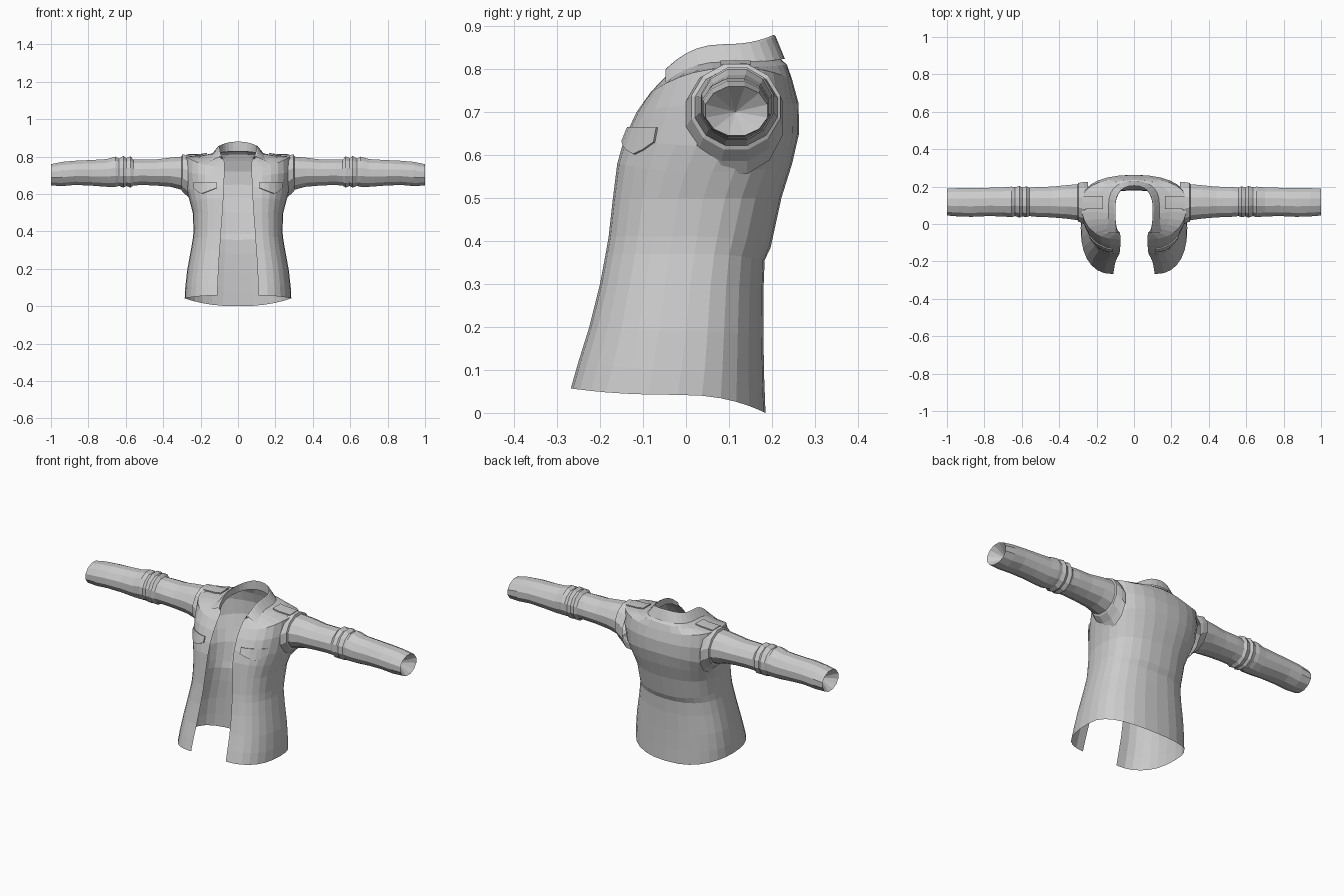
import bpy, bmesh, math
from mathutils import Vector
from mathutils.bvhtree import BVHTree

if "Cube" in bpy.data.objects:
    bpy.data.objects.remove(bpy.data.objects["Cube"])

GREY = (0.6, 0.6, 0.6, 1)
cloth = bpy.data.materials.new("grey cloth")
cloth.use_nodes = True
cloth.diffuse_color = GREY
cloth.node_tree.nodes["Principled BSDF"].inputs["Base Color"].default_value = GREY


def loft(rows, closed=False):
    """Skin a list of equal-length point rows."""
    bm = bmesh.new()
    grid = [[bm.verts.new(p) for p in row] for row in rows]
    for a, b in zip(grid, grid[1:]):
        n = len(a)
        for i in range(n if closed else n - 1):
            j = (i + 1) % n
            bm.faces.new((a[i], a[j], b[j], b[i]))
    return bm, grid


def finish(name, bm, thickness=0):
    mesh = bpy.data.meshes.new(name)
    bm.to_mesh(mesh)
    bm.free()
    mesh.materials.append(cloth)
    ob = bpy.data.objects.new(name, mesh)
    bpy.context.collection.objects.link(ob)
    if thickness:
        solid = ob.modifiers.new("thickness", "SOLIDIFY")
        solid.thickness, solid.offset = thickness, 0
    mirror = ob.modifiers.new("mirror", "MIRROR")
    mirror.use_clip = True
    return ob


def half_section(front, side, back, power=0.85, nf=7, nb=7):
    """Curve from the front opening round the side to the back centre."""
    f, s, b = Vector(front), Vector(side), Vector(back)
    pts = []
    for i in range(nf + 1):
        a = math.pi / 2 * i / nf
        u, v = max(math.sin(a), 0) ** power, max(math.cos(a), 0) ** power
        t = math.sin(a) ** 2
        pts.append((f.x + (s.x - f.x) * u, s.y + (f.y - s.y) * v, f.z + (s.z - f.z) * t))
    for i in range(1, nb + 1):
        a = math.pi / 2 * i / nb
        u = max(math.cos(a), 0) ** power if i < nb else 0
        pts.append((s.x * u, s.y + (b.y - s.y) * math.sin(a) ** power,
                    s.z + (b.z - s.z) * math.sin(a) ** 2))
    return pts


# Body: front edge, side and back centre at each level, hem to neckline
levels = [
    ((.11, -.268, .057), (.285, -.02, .042), (0, .185, .0)),
    ((.108, -.25, .12), (.282, -.01, .1), (0, .182, .08)),
    ((.104, -.225, .2), (.272, 0, .19), (0, .18, .18)),
    ((.098, -.2, .3), (.252, .01, .3), (0, .18, .28)),
    ((.092, -.187, .37), (.24, .02, .37), (0, .183, .355)),
    ((.09, -.18, .41), (.238, .025, .41), (0, .197, .385)),
    ((.083, -.17, .5), (.242, .04, .5), (0, .222, .5)),
    ((.078, -.16, .58), (.258, .06, .56), (0, .247, .58)),
    ((.075, -.143, .64), (.275, .09, .62), (0, .263, .65)),
    ((.073, -.115, .7), (.285, .11, .72), (0, .262, .72)),
    ((.072, -.083, .745), (.283, .115, .803), (0, .247, .775)),
    ((.073, -.062, .768), (.2, .115, .805), (0, .235, .81)),
    ((.075, -.045, .785), (.11, .09, .822), (0, .215, .828)),
]
body, _ = loft([half_section(*lv) for lv in levels])
surface = BVHTree.FromBMesh(body)


def in_armhole(v):
    return v.co.x > .2 and ((v.co.y - .11) / .11) ** 2 + ((v.co.z - .69) / .118) ** 2 < 1


holes = [f for f in body.faces if all(in_armhole(v) for v in f.verts)]
bmesh.ops.delete(body, geom=holes, context="FACES")
finish("jacket_body", body)

# Collar: inner stand, fold and outer fall, with a pointed front tip
neck = half_section((.076, -.043, .78), (.1, .08, .82), (0, .205, .828))
fold = half_section((.083, -.047, .8), (.1, .09, .858), (0, .205, .88))
fall = half_section((.175, -.048, .766), (.138, .1, .815), (0, .23, .824))
ridge = [tuple(Vector(a).lerp(Vector(b), .15) + Vector((0, 0, .004)))
         for a, b in zip(fold, fall)]
collar, _ = loft([neck, fold, ridge, fall])
finish("collar", collar)

# Sleeve: x position, back limit pairs for y and z, with bulges at the elbow
sections = [
    (.245, .0, .225, .555, .80),
    (.268, .0, .225, .585, .808),
    (.298, .012, .22, .612, .812),
    (.302, .02, .213, .622, .8),
    (.36, .028, .208, .638, .795),
    (.44, .035, .2, .645, .785),
    (.52, .038, .198, .648, .785),
    (.56, .042, .194, .644, .785),
    (.575, .036, .202, .634, .802),
    (.597, .04, .196, .642, .792),
    (.612, .034, .204, .634, .804),
    (.635, .042, .197, .642, .79),
    (.655, .036, .2, .638, .8),
    (.7, .04, .196, .638, .787),
    (.78, .042, .194, .644, .782),
    (.87, .038, .192, .648, .778),
    (.94, .04, .192, .642, .772),
    (1.0, .045, .19, .645, .76),
]
SIDES = 12
rings = []
for x, y0, y1, z0, z1 in sections:
    ring = []
    for k in range(SIDES):
        a = 2 * math.pi * (k + .5) / SIDES
        ring.append((x, (y0 + y1) / 2 + (y1 - y0) / 2 * math.cos(a) * 1.03,
                     (z0 + z1) / 2 + (z1 - z0) / 2 * math.sin(a) * 1.03))
    rings.append(ring)
sleeve, grid = loft(rings, closed=True)
# Lining closes to a point inside the cuff
tip = sleeve.verts.new((.93, .115, .7))
for k in range(SIDES):
    sleeve.faces.new((grid[-1][k], grid[-1][(k + 1) % SIDES], tip))
bmesh.ops.recalc_face_normals(sleeve, faces=sleeve.faces)
finish("sleeves", sleeve)


def drape(p, direction, lift=.006):
    """Drop a point onto the body and lift it slightly off."""
    d = Vector(direction)
    hit = surface.ray_cast(Vector(p) - d * 2, d)[0]
    return (hit or Vector(p)) - d * lift


# Chest pocket flaps with a pointed lower edge
top, bottom = [], []
for x, low in ((.115, .632), (.14, .622), (.165, .612), (.195, .602), (.215, .612), (.235, .63)):
    top.append(drape((x, 0, .664), (0, 1, 0)))
    bottom.append(drape((x, 0, low), (0, 1, 0)))
flap, _ = loft([top, bottom])
finish("pocket_flaps", flap, .006)

# Shoulder tabs
tab, _ = loft([[drape((x, y, 0), (0, 0, -1)) for x in (.165, .2, .24, .275)]
               for y in (.08, .115, .15)])
finish("shoulder_tabs", tab, .006)
